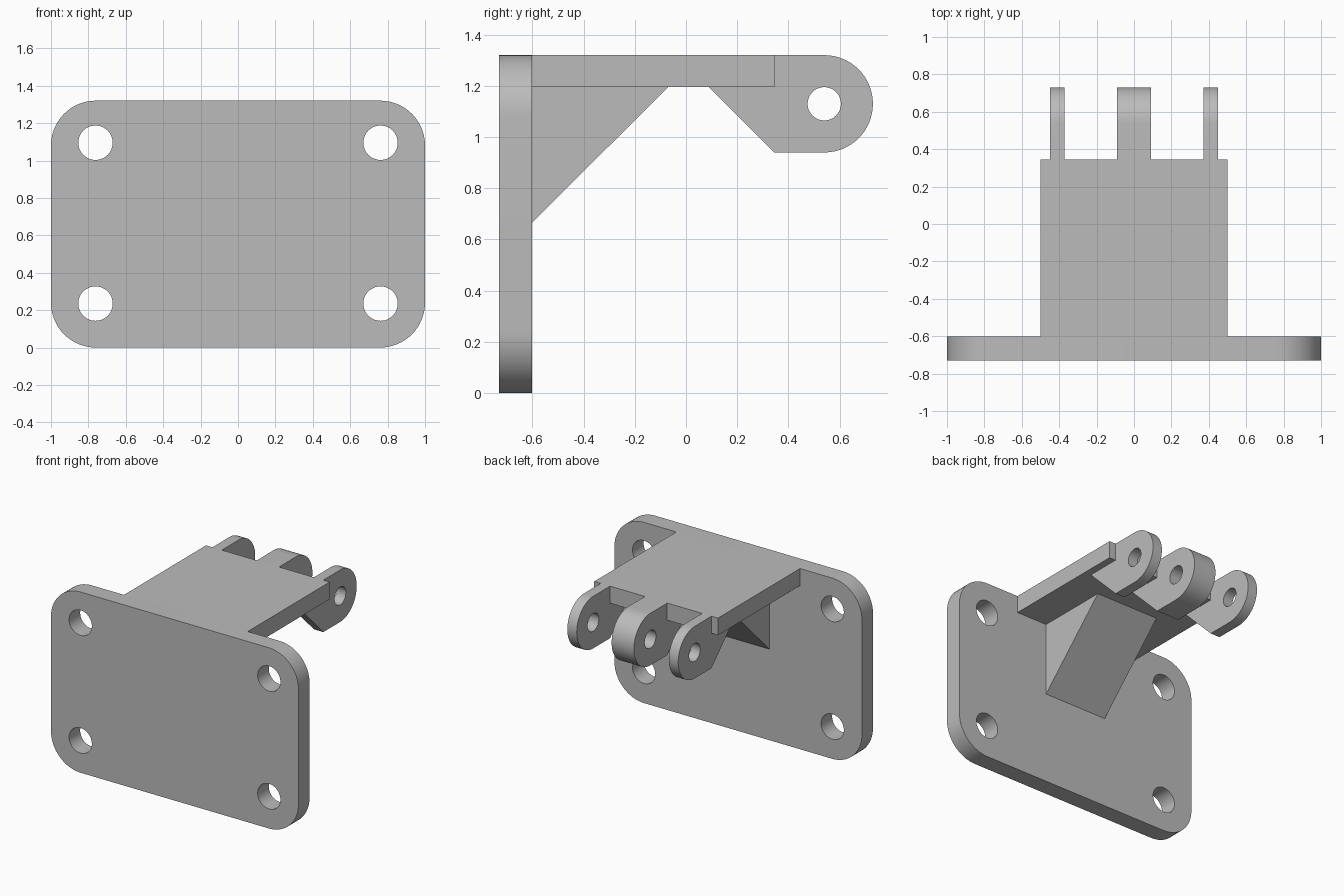
import bpy, bmesh
from math import sin, cos, pi
from mathutils import Matrix

if "Cube" in bpy.data.objects:
    bpy.data.objects.remove(bpy.data.objects["Cube"], do_unlink=True)

grey = bpy.data.materials.new("plain grey")
grey.use_nodes = True
GREY = (0.5, 0.5, 0.5, 1)
grey.diffuse_color = GREY
grey.node_tree.nodes["Principled BSDF"].inputs["Base Color"].default_value = GREY

TOP = 1.32          # top of plate, shelf and lugs
PLATE_BACK = -0.602
SHELF_END = 0.345
SHELF_UNDER = 1.195


def arc(cx, cy, r, start, end, steps):
    angles = [start + (end - start) * i / steps for i in range(steps + 1)]
    return [(cx + r * cos(a), cy + r * sin(a)) for a in angles]


def circle(cx, cy, r):
    return arc(cx, cy, r, 0, 2 * pi, 48)[:-1]


def prism(name, loops, axis, low, high):
    """Extrude an outline with holes along x or y; its second coordinate is z."""
    curve = bpy.data.curves.new(name, "CURVE")
    curve.dimensions = "2D"
    curve.fill_mode = "BOTH"
    curve.extrude = (high - low) / 2
    for loop in loops:
        spline = curve.splines.new("POLY")
        spline.points.add(len(loop) - 1)
        for point, (u, v) in zip(spline.points, loop):
            point.co = (u, v, 0, 1)
        spline.use_cyclic_u = True
    obj = bpy.data.objects.new(name, curve)
    bpy.context.collection.objects.link(obj)
    bpy.ops.object.select_all(action="DESELECT")
    obj.select_set(True)
    bpy.context.view_layer.objects.active = obj
    bpy.ops.object.convert(target="MESH")
    obj = bpy.context.object
    mid = (low + high) / 2
    if axis == "y":
        turn = Matrix(((1, 0, 0, 0), (0, 0, 1, mid), (0, 1, 0, 0), (0, 0, 0, 1)))
    else:
        turn = Matrix(((0, 0, 1, mid), (1, 0, 0, 0), (0, 1, 0, 0), (0, 0, 0, 1)))
    bm = bmesh.new()
    bm.from_mesh(obj.data)
    bm.transform(turn)
    bmesh.ops.remove_doubles(bm, verts=bm.verts, dist=0.0001)
    bmesh.ops.recalc_face_normals(bm, faces=bm.faces)
    bm.to_mesh(obj.data)
    bm.free()
    obj.data.materials.clear()
    obj.data.materials.append(grey)
    bpy.ops.object.shade_smooth_by_angle(angle=pi / 6)
    return obj


# Mounting plate with rounded corners and four bolt holes
R = 0.24
outline = []
for i, (cx, cz) in enumerate([(1 - R, TOP - R), (R - 1, TOP - R), (R - 1, R), (1 - R, R)]):
    outline += arc(cx, cz, R, i * pi / 2, (i + 1) * pi / 2, 16)
bolts = [circle(x, z, 0.092) for x in (-0.762, 0.762) for z in (0.235, 1.095)]
prism("mounting_plate", [outline] + bolts, "y", -0.73, PLATE_BACK)

# Flat shelf
prism("shelf", [[(PLATE_BACK, SHELF_UNDER), (SHELF_END, SHELF_UNDER),
                 (SHELF_END, TOP), (PLATE_BACK, TOP)]], "x", -0.5, 0.5)

# Triangular brace under the shelf
prism("brace", [[(PLATE_BACK, 0.665), (-0.07, SHELF_UNDER),
                 (PLATE_BACK, SHELF_UNDER)]], "x", -0.253, 0.253)

# Three hinge lugs with pin holes
LUG_Y, LUG_Z, LUG_R = 0.54, 1.13, 0.19
lug = [(SHELF_END, TOP), (SHELF_END, SHELF_UNDER), (0.09, SHELF_UNDER),
       (SHELF_END, LUG_Z - LUG_R)]
lug += arc(LUG_Y, LUG_Z, LUG_R, -pi / 2, pi / 2, 32)
pin = circle(LUG_Y, LUG_Z, 0.065)
for name, low, high in [("right_lug", -0.448, -0.372), ("middle_lug", -0.09, 0.09),
                        ("left_lug", 0.372, 0.448)]:
    prism(name, [lug, pin], "x", low, high)
